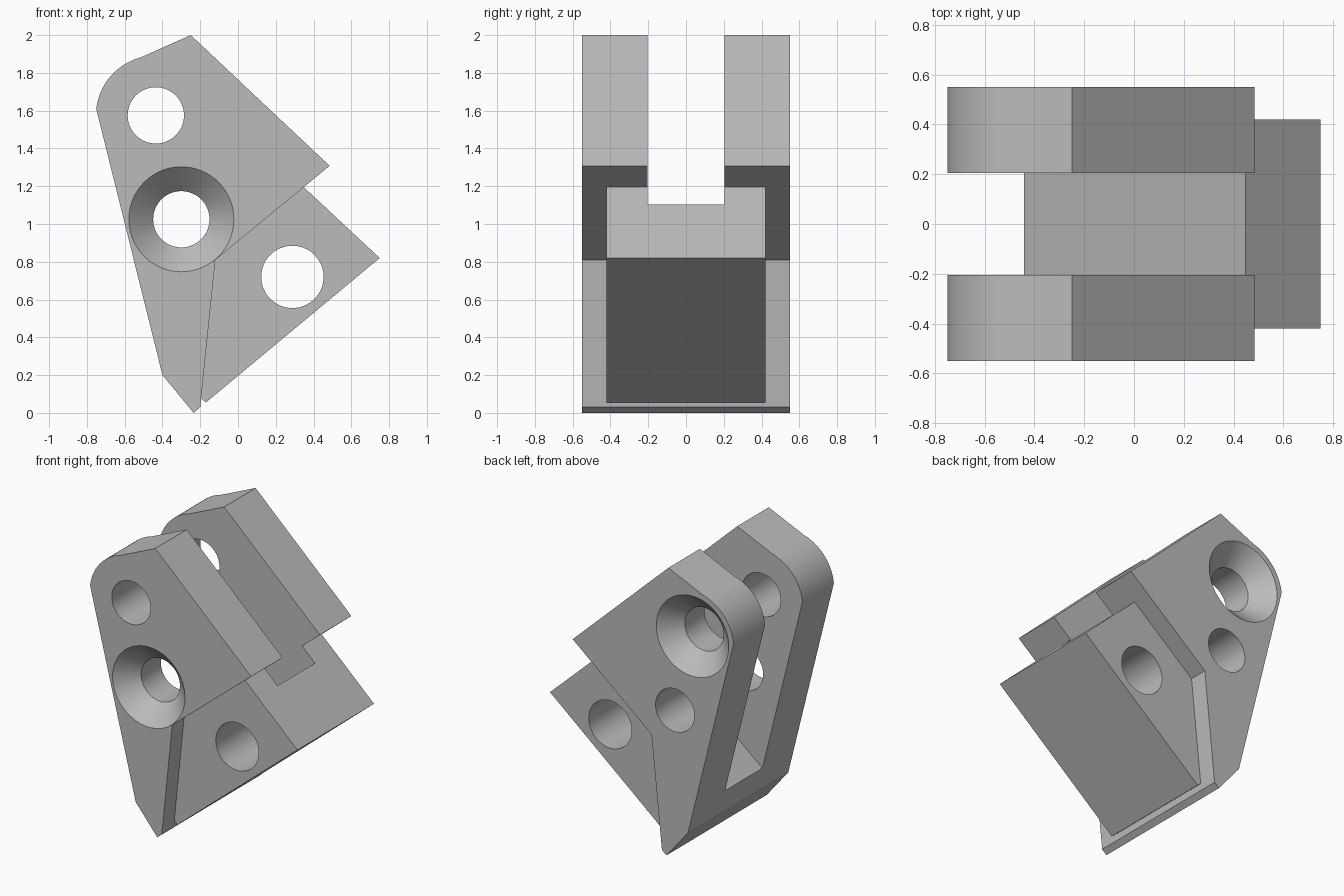
import bpy, bmesh
from math import cos, sin, radians
from mathutils import Matrix, Vector

default = bpy.data.objects.get("Cube")
if default:
    bpy.data.objects.remove(default, do_unlink=True)

HALF = 0.55        # half depth of the block
SLOT = 0.205       # half width of the slot
TENON = 0.42       # half depth of the tenon


def new_object(name, bm):
    bmesh.ops.recalc_face_normals(bm, faces=bm.faces)
    mesh = bpy.data.meshes.new(name)
    bm.to_mesh(mesh)
    bm.free()
    obj = bpy.data.objects.new(name, mesh)
    bpy.context.collection.objects.link(obj)
    return obj


def prism(name, profile, half):
    """Extrude an x-z outline symmetrically along y."""
    bm = bmesh.new()
    face = bm.faces.new([bm.verts.new((x, -half, z)) for x, z in profile])
    ext = bmesh.ops.extrude_face_region(bm, geom=[face])
    verts = [v for v in ext["geom"] if isinstance(v, bmesh.types.BMVert)]
    bmesh.ops.translate(bm, verts=verts, vec=(0, 2 * half, 0))
    return new_object(name, bm)


def cone(name, x, z, r0, r1, y0, y1):
    """Round cutter along y, radius r0 at y0 and r1 at y1."""
    bm = bmesh.new()
    axis = Vector((0, y1 - y0, 0))
    turn = axis.to_track_quat('Z', 'Y').to_matrix().to_4x4()
    place = Matrix.Translation((x, (y0 + y1) / 2, z)) @ turn
    bmesh.ops.create_cone(bm, cap_ends=True, segments=64, radius1=r0,
                          radius2=r1, depth=axis.length, matrix=place)
    return new_object(name, bm)


def combine(target, other, operation):
    mod = target.modifiers.new(other.name, 'BOOLEAN')
    mod.operation, mod.solver, mod.object = operation, 'EXACT', other
    bpy.context.view_layer.objects.active = target
    bpy.ops.object.modifier_apply(modifier=mod.name)
    bpy.data.objects.remove(other, do_unlink=True)


# Block outline with its rounded ear
arc = [radians(174 - 69 * i / 20) for i in range(21)]
ear = [(-0.435 + 0.317 * cos(a), 1.575 + 0.317 * sin(a)) for a in arc]
block = prism("clevis_bracket", [(-0.25, 2), (0.485, 1.308), (-0.12, 0.81),
              (-0.2, 0.03), (-0.235, 0), (-0.4, 0.2)] + ear, HALF)

# Narrower tenon below the shoulder
combine(block, prism("tenon", [(0.3, 1.24), (0.75, 0.82), (-0.17, 0.055),
        (-0.2, 0.08), (-0.3, 0.8)], TENON), 'UNION')

# Slot that separates the two arms
combine(block, prism("slot", [(-1, -0.084), (0.8, 1.392), (0.8, 2.2),
        (-1, 2.2)], SLOT), 'DIFFERENCE')

# Through holes, then a countersink on one outer side of each arm hole
upper, lower, pin = (-0.435, 1.575), (-0.3, 1.025), (0.288, 0.72)
for name, spot, r in (("upper_hole", upper, 0.149), ("lower_hole", lower, 0.149),
                      ("pin_hole", pin, 0.165)):
    combine(block, cone(name, *spot, r, r, -1, 1), 'DIFFERENCE')
for name, spot, side in (("front_sink", lower, -1), ("back_sink", upper, 1)):
    combine(block, cone(name, *spot, 0.298, 0.148, side * (HALF + 0.02),
                        side * (HALF - 0.13)), 'DIFFERENCE')

# Single grey finish
grey = bpy.data.materials.new("plain_grey")
grey.use_nodes = True
colour = (0.5, 0.5, 0.5, 1)
grey.diffuse_color = colour
grey.node_tree.nodes["Principled BSDF"].inputs["Base Color"].default_value = colour
block.data.materials.clear()
block.data.materials.append(grey)

bpy.ops.object.select_all(action='DESELECT')
block.select_set(True)
bpy.context.view_layer.objects.active = block
bpy.ops.object.shade_smooth_by_angle(angle=radians(20))
